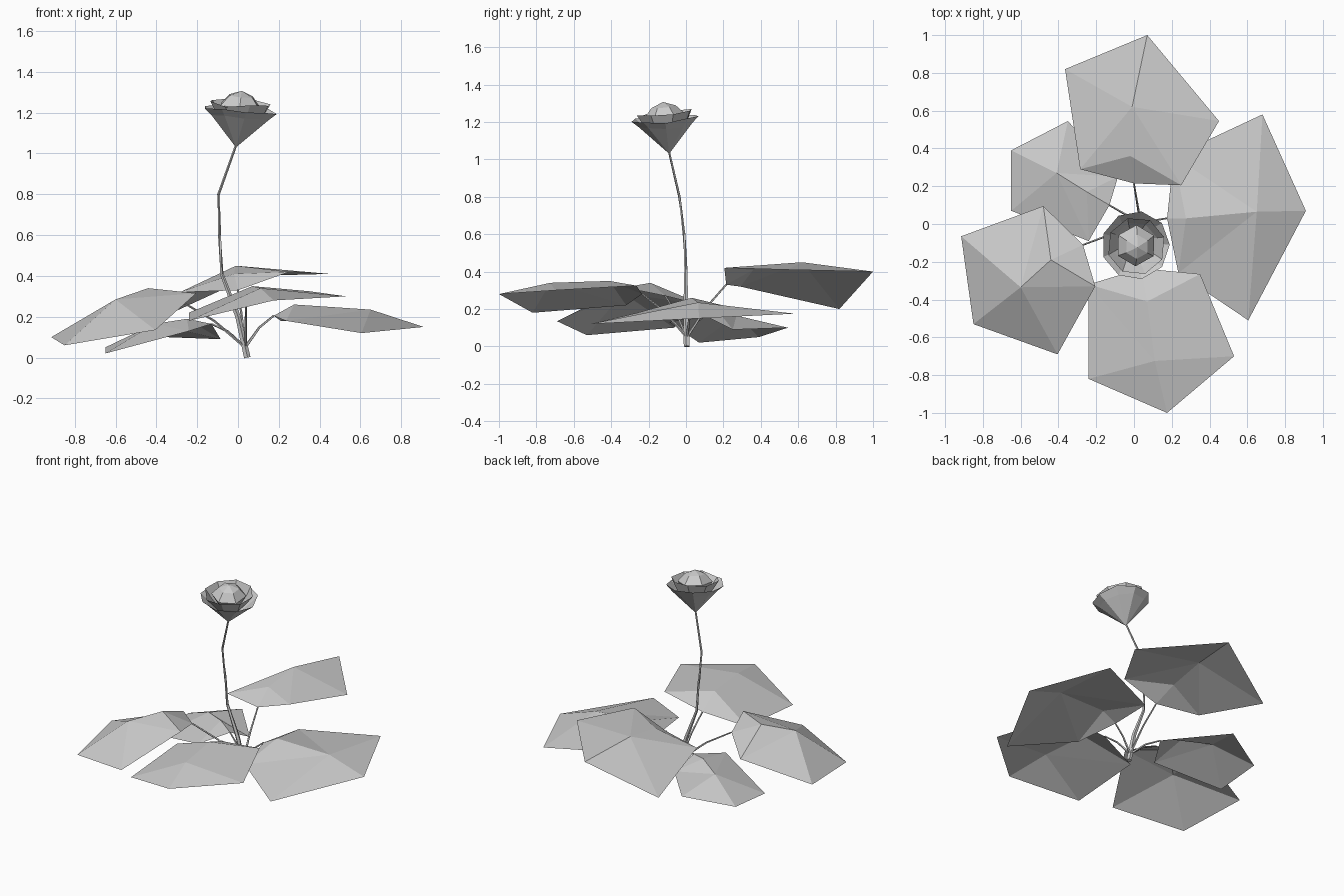
import bpy, bmesh, math, random
from mathutils import Vector, Matrix

random.seed(4)
cube = bpy.data.objects.get("Cube")
if cube:
    bpy.data.objects.remove(cube, do_unlink=True)

# One plain grey for the whole plant
GREY = (0.6, 0.6, 0.6, 1)
grey = bpy.data.materials.new("plain_grey")
grey.use_nodes = True
grey.diffuse_color = GREY
grey.node_tree.nodes["Principled BSDF"].inputs["Base Color"].default_value = GREY


def finish(name, bm):
    mesh = bpy.data.meshes.new(name)
    bm.to_mesh(mesh)
    bm.free()
    mesh.materials.append(grey)
    obj = bpy.data.objects.new(name, mesh)
    bpy.context.collection.objects.link(obj)
    return obj


def make_leaf(name, spine, left, right):
    """Folded leaf: four spine points with two rim points on each side."""
    bm = bmesh.new()
    s = [bm.verts.new(p) for p in spine]
    for rim, flip in ((left, False), (right, True)):
        inner, outer = [bm.verts.new(p) for p in rim]
        for face in ((s[0], s[1], inner), (s[1], s[2], inner),
                     (s[2], outer, inner), (s[2], s[3], outer)):
            bm.faces.new(face[::-1] if flip else face)
    return finish(name, bm)


def make_stalk(name, points, radii, sides=5):
    """Tapered tube along a path."""
    bm = bmesh.new()
    pts = [Vector(p) for p in points]
    rings = []
    for i, p in enumerate(pts):
        along = pts[min(i + 1, len(pts) - 1)] - pts[max(i - 1, 0)]
        turn = along.to_track_quat('Z', 'Y')
        ring = []
        for k in range(sides):
            a = math.tau * k / sides
            ring.append(bm.verts.new(
                p + turn @ Vector((math.cos(a), math.sin(a), 0)) * radii[i]))
        rings.append(ring)
    for low, high in zip(rings, rings[1:]):
        for k in range(sides):
            n = (k + 1) % sides
            bm.faces.new((low[k], low[n], high[n], high[k]))
    bm.faces.new(rings[0][::-1])
    bm.faces.new(rings[-1])
    return finish(name, bm)


def make_petals(name, profile, sides, matrix, wobble=0, spin=0):
    """Faceted cup turned from a (radius, height) profile; radius 0 is a point."""
    bm = bmesh.new()
    rings = []
    for r, z in profile:
        if r == 0:
            rings.append([bm.verts.new((0, 0, z))] * sides)
            continue
        rings.append([bm.verts.new((
            r * math.cos(spin + math.tau * k / sides),
            r * math.sin(spin + math.tau * k / sides),
            z + random.uniform(-wobble, wobble))) for k in range(sides)])
    for low, high in zip(rings, rings[1:]):
        for k in range(sides):
            n = (k + 1) % sides
            corners = dict.fromkeys((low[k], low[n], high[n], high[k]))
            bm.faces.new(list(corners))
    bm.transform(matrix)
    return finish(name, bm)


# Leaves: spine from stalk to tip, then inner and outer rim points
leaves = {
    "back_leaf": (
        [(0, .215, .33), (-.02, .36, .41), (-.01, .62, .45), (.07, 1, .4)],
        [(-.285, .29, .32), (-.365, .82, .2)],
        [(.25, .205, .42), (.45, .545, .41)]),
    "left_leaf": (
        [(.175, .03, .205), (.275, .03, .26), (.65, .065, .235), (.91, .07, .15)],
        [(.21, .36, .18), (.68, .58, .175)],
        [(.235, -.26, .18), (.605, -.51, .12)]),
    "back_right_leaf": (
        [(-.13, .1, .165), (-.25, .17, .19), (-.41, .27, .165), (-.65, .39, .05)],
        [(-.24, -.09, .13), (-.65, .07, .02)],
        [(-.085, .25, .09), (-.35, .545, .1)]),
    "front_right_leaf": (
        [(-.27, -.11, .27), (-.44, -.19, .34), (-.6, -.335, .285), (-.85, -.53, .06)],
        [(-.205, -.33, .315), (-.405, -.69, .135)],
        [(-.48, .095, .22), (-.915, -.065, .1)]),
    "front_leaf": (
        [(.04, -.235, .28), (.07, -.41, .35), (.11, -.725, .34), (.175, -1, .28)],
        [(.35, -.265, .325), (.53, -.7, .3)],
        [(-.24, -.32, .22), (-.24, -.82, .18)]),
}
root = Vector((.035, .005, .05))
for name, (spine, left, right) in leaves.items():
    make_leaf(name, spine, left, right)
    # Thin stalk, arched slightly upward to the leaf
    end = Vector(spine[0])
    middle = root.lerp(end, .5) + Vector((0, 0, .02))
    make_stalk(name + "_stalk", [root, middle, end], [.008, .006, .005])

# Main flower stem
make_stalk("flower_stem",
           [(.045, .005, 0), (0, 0, .2), (-.08, 0, .41), (-.09, -.01, .6),
            (-.095, -.035, .8), (-.01, -.09, 1.04)],
           [.017, .014, .009, .008, .007, .006])

# Flower: two open petal cups around a closed bud
tilt = Matrix.Translation((-.01, -.09, 1.03)) @ Matrix.Rotation(.12, 4, 'X') @ Matrix.Rotation(.1, 4, 'Y')
make_petals("outer_petals", [(0, 0), (.145, .155), (.182, .19)], 9, tilt, .012)
make_petals("middle_petals", [(0, .01), (.12, .16), (.155, .22)], 8, tilt, .012, .3)
make_petals("flower_bud", [(0, .02), (.11, .205), (.065, .255), (0, .28)], 6, tilt, 0, .5)
